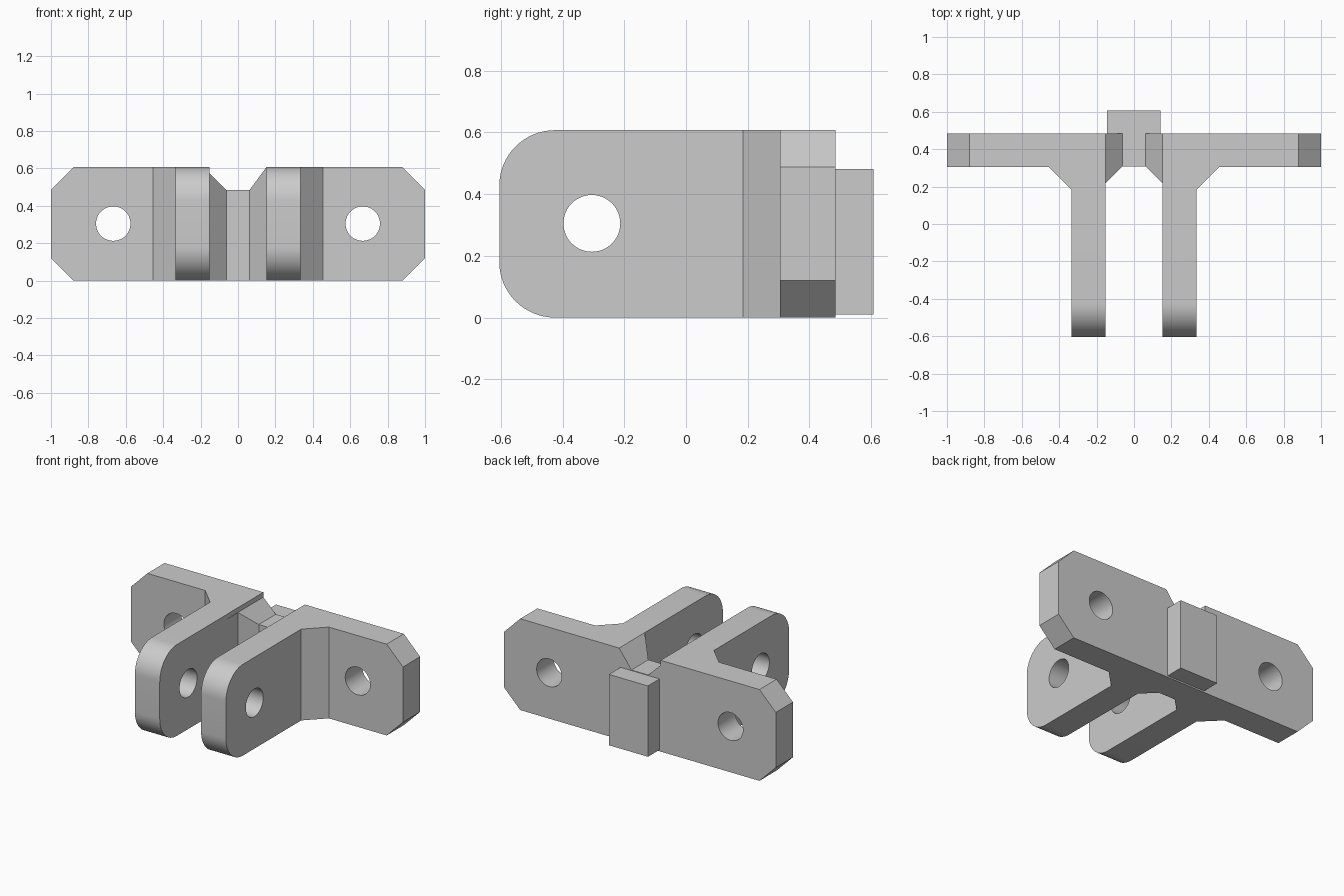
import bpy, bmesh, math
from mathutils import Matrix

cube = bpy.data.objects.get("Cube")
if cube:
    bpy.data.objects.remove(cube, do_unlink=True)

H = 0.607            # overall height
HOLE_R = 0.092
FRONT, BACK = -0.605, 0.485

GREY = (0.6, 0.6, 0.6, 1)
grey = bpy.data.materials.new("plain grey")
grey.use_nodes = True
grey.diffuse_color = GREY
grey.node_tree.nodes["Principled BSDF"].inputs["Base Color"].default_value = GREY


def make_object(name, bm):
    bmesh.ops.recalc_face_normals(bm, faces=bm.faces)
    mesh = bpy.data.meshes.new(name)
    bm.to_mesh(mesh)
    bm.free()
    mesh.materials.append(grey)
    obj = bpy.data.objects.new(name, mesh)
    bpy.context.collection.objects.link(obj)
    return obj


def prism(points, offset):
    """Extrude a flat outline of 3D points along an offset."""
    bm = bmesh.new()
    face = bm.faces.new([bm.verts.new(p) for p in points])
    grown = bmesh.ops.extrude_face_region(bm, geom=[face], use_keep_orig=True)
    bmesh.ops.translate(bm, vec=offset,
                        verts=[g for g in grown["geom"] if isinstance(g, bmesh.types.BMVert)])
    return bm


def bevel_edges(bm, rule, size, segments):
    edges = [e for e in bm.edges if rule(*(v.co for v in e.verts))]
    bmesh.ops.bevel(bm, geom=edges, offset=size, offset_type='OFFSET',
                    segments=segments, profile=0.5, affect='EDGES')


def arm_end(a, b):
    """Horizontal edge across the tip of an arm."""
    return max(abs(a.y - FRONT), abs(b.y - FRONT), abs(a.z - b.z)) < 1e-4


def plate_corner(a, b):
    """Front-to-back edge at an outer corner of the plate."""
    return abs(abs(a.x) - 1) < 1e-4 and abs(a.x - b.x) + abs(a.z - b.z) < 1e-4


def cut(target, cutter):
    cutter.hide_render = True
    mod = target.modifiers.new("cut", 'BOOLEAN')
    mod.operation = 'DIFFERENCE'
    mod.solver = 'EXACT'
    mod.object = cutter
    bpy.context.view_layer.objects.active = target
    bpy.ops.object.modifier_apply(modifier=mod.name)
    bpy.data.objects.remove(cutter, do_unlink=True)


def drill(target, centre, axis):
    bm = bmesh.new()
    bmesh.ops.create_cone(bm, cap_ends=True, segments=48,
                          radius1=HOLE_R, radius2=HOLE_R, depth=0.5)
    bm.transform(Matrix.Translation(centre) @ Matrix.Rotation(math.pi / 2, 4, axis))
    cut(target, make_object("hole_cutter", bm))


# Body: back plate and gusseted arms, as one mirrored plan outline
half = [(1, BACK), (1, 0.305), (0.455, 0.305), (0.335, 0.185),
        (0.335, FRONT), (0.152, FRONT), (0.152, 0.217), (0.062, 0.307)]
plan = half + [(-x, y) for x, y in reversed(half)]
bm = prism([(x, y, 0) for x, y in plan], (0, 0, H))

# Rounded arm ends and chamfered plate corners
bevel_edges(bm, arm_end, 0.18, 16)
bevel_edges(bm, plate_corner, 0.12, 1)
body = make_object("hinge_bracket", bm)

# Bolt holes in the plate and pivot holes in the arms
for side in (-1, 1):
    drill(body, (side * 0.667, 0.395, 0.305), 'X')
    drill(body, (side * 0.243, -0.305, 0.305), 'Y')

# Notch in the top of the plate between the arms
notch = [(-0.062, 0.485), (0.062, 0.485), (0.152, H), (0.152, 0.8),
         (-0.153, 0.8), (-0.153, 0.575)]
cut(body, make_object("notch_cutter", prism([(x, 0.1, z) for x, z in notch], (0, 0.6, 0))))

# Tab on the back of the plate
make_object("back_tab", prism([(x, y, 0.01) for x, y in
            ((-0.145, 0.45), (0.142, 0.45), (0.142, 0.607), (-0.145, 0.607))],
            (0, 0, 0.471)))

# Smooth the round surfaces, keep hard edges
bpy.ops.object.select_all(action='DESELECT')
body.select_set(True)
bpy.context.view_layer.objects.active = body
bpy.ops.object.shade_smooth_by_angle(angle=math.radians(25))
